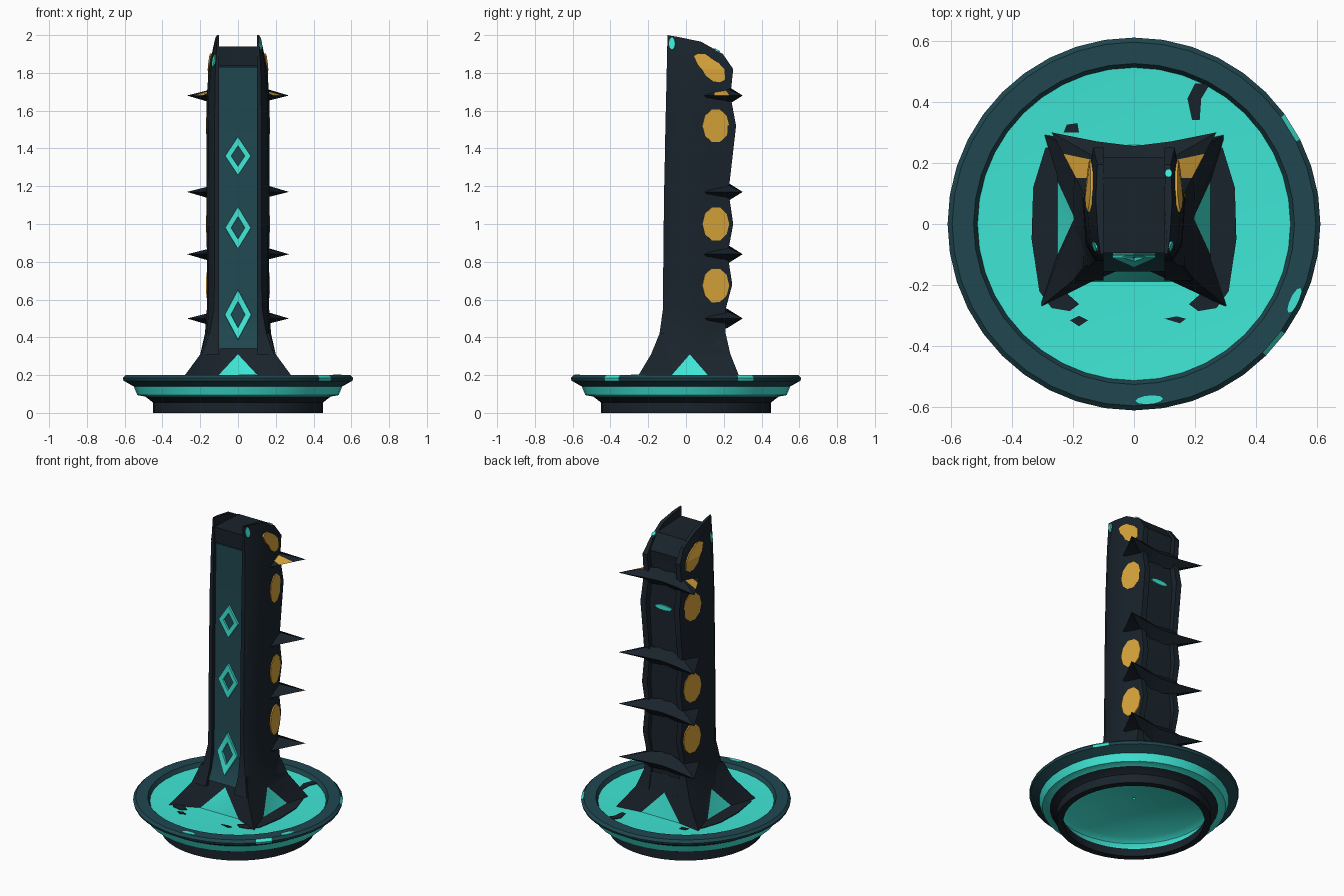
import bpy, bmesh, math
from mathutils import Vector

if "Cube" in bpy.data.objects:
    bpy.data.objects.remove(bpy.data.objects["Cube"])


def material(name, rgb):
    m = bpy.data.materials.new(name)
    m.diffuse_color = (*rgb, 1)
    m.use_nodes = True
    m.node_tree.nodes["Principled BSDF"].inputs["Base Color"].default_value = m.diffuse_color
    return m


DARK = material("dark_navy", (0.010, 0.017, 0.025))
TEAL = material("deep_teal", (0.014, 0.062, 0.078))
TURQ = material("turquoise", (0.050, 0.82, 0.69))
GOLD = material("gold", (0.70, 0.38, 0.044))


def make(name, verts, faces, mats, rule=None, angle=35):
    """Mesh object; rule(face) gives the material slot."""
    bm = bmesh.new()
    vs = [bm.verts.new(v) for v in verts]
    for f in faces:
        bm.faces.new([vs[i] for i in f])
    bmesh.ops.recalc_face_normals(bm, faces=bm.faces[:])
    bm.normal_update()
    if rule:
        for f in bm.faces:
            f.material_index = rule(f)
    me = bpy.data.meshes.new(name)
    bm.to_mesh(me)
    bm.free()
    for m in mats:
        me.materials.append(m)
    ob = bpy.data.objects.new(name, me)
    bpy.context.collection.objects.link(ob)
    bpy.ops.object.select_all(action='DESELECT')
    ob.select_set(True)
    bpy.context.view_layer.objects.active = ob
    bpy.ops.object.shade_smooth_by_angle(angle=math.radians(angle))
    return ob


def loft(name, rings, mats, rule=None, caps=True, loop=False):
    """Skin a list of equal closed rings."""
    n, k = len(rings[0]), len(rings)
    verts = [p for r in rings for p in r]
    faces = []
    for j in range(k if loop else k - 1):
        a, b = j * n, (j + 1) % k * n
        faces += [(a + i, a + (i + 1) % n, b + (i + 1) % n, b + i) for i in range(n)]
    if caps and not loop:
        faces += [tuple(range(n)), tuple(range((k - 1) * n, k * n))]
    return make(name, verts, faces, mats, rule)


def extrude_x(name, profile, half, mat):
    return loft(name, [[(s * half, y, z) for y, z in profile] for s in (-1, 1)], [mat])


# Thin plate from a 2D outline spanned by u and v
def plate(name, centre, u, v, outline, mat, depth=.006):
    c, u, v = Vector(centre), Vector(u).normalized(), Vector(v).normalized()
    n = u.cross(v)
    loft(name, [[c + u * a + v * b + n * d for a, b in outline] for d in (-depth, depth)], [mat])


oval = [(math.cos(i * math.tau / 10), math.sin(i * math.tau / 10)) for i in range(10)]

# Round dish: lathed rim, thin bowl and hollow foot
SEG = 40
dish = [(0.41, 0), (0.45, 0), (0.45, 0.055), (0.49, 0.086), (0.533, 0.094), (0.552, 0.14),
        (0.605, 0.17), (0.61, 0.185), (0.595, 0.2), (0.525, 0.2), (0.512, 0.175),
        (0.30, 0.165), (0.01, 0.165), (0.01, 0.15), (0.43, 0.14), (0.465, 0.115), (0.42, 0.055)]


def dish_colour(f):
    c = f.calc_center_median()
    r = math.hypot(c.x, c.y)
    turn = math.degrees(math.atan2(c.y, c.x))
    if r > 0.6 and min(abs(turn + 40.5), abs(turn - 31.5)) < 3:
        return 2  # bright flecks on the rim
    if r > 0.513 and c.z > 0.13 or r > 0.57:
        return 1
    if c.z < 0.075 and r > 0.39:
        return 0
    return 2


loft("dish", [[(r * math.cos(t * math.tau / SEG), r * math.sin(t * math.tau / SEG), z)
               for r, z in dish] for t in range(SEG)], [DARK, TEAL, TURQ], dish_colour, loop=True)
for x, y in ((.525, -.25), (.05, -.575)):
    plate("rim_fleck", (x, y, .2), (-y, x, 0), (-x, -y, 0),
          [(a * .045, b * .014) for a, b in oval], TURQ, .003)

# Flared foot with four corner legs and a coloured triangle between each pair
top = [(-.165, -.14), (0, -.06), (.165, -.14), (.165, 0), (.15, .21), (0, .2), (-.15, .21), (-.165, 0)]
mid = [(-.2, -.185), (0, -.13), (.2, -.185), (.195, .02), (.19, .235), (0, .22), (-.19, .235), (-.195, .02)]
low = [(-.31, -.275), (-.14, -.19), (.14, -.19), (.31, -.275), (.255, -.11), (.255, .15),
       (.3, .295), (.14, .26), (-.14, .26), (-.3, .295), (-.255, .15), (-.255, -.11)]
verts = [(x, y, z) for ring, z in ((top, .42), (mid, .31), (low, .16)) for x, y in ring]
faces = [(i, (i + 1) % 8, 8 + (i + 1) % 8, 8 + i) for i in range(8)]
for s in range(4):
    c0, apex, c1 = 8 + 2 * s, 9 + 2 * s, 8 + (2 * s + 2) % 8
    b0, m0, m1, b1 = 16 + 3 * s, 17 + 3 * s, 18 + 3 * s, 16 + (3 * s + 3) % 12
    faces += [(c0, apex, m0, b0), (apex, m0, m1), (apex, c1, b1, m1)]
make("flared_foot", verts, faces, [DARK, TURQ], lambda f: int(len(f.verts) == 3), 30)

# Dark skirts on the dish floor beside the foot
for s in (-1, 1):
    plan = [(.25, -.2), (.18, -.262), (.21, -.285), (.27, -.275), (.31, -.22), (.335, -.05),
            (.33, .12), (.29, .25), (.25, .25)]
    loft("foot_skirt", [[(s * x, y, z) for x, y in plan] for z in (.163, .172)], [DARK])

# Dark stains on the dish floor
stains = [[(-.21, -.315), (-.18, -.335), (-.15, -.315), (-.18, -.3)],
          [(.1, -.31), (.15, -.325), (.17, -.31), (.14, -.302)],
          [(-.23, .3), (-.18, .3), (-.185, .33), (-.22, .325)],
          [(.19, .34), (.215, .34), (.22, .41), (.25, .46), (.2, .46), (.175, .41)]]
for plan in stains:
    loft("floor_stain", [[(x, y, z + .01 * max(0, math.hypot(x, y) - .3) / .212)
                          for x, y in plan] for z in (.163, .169)], [DARK])

# Column core with cap and wavy back
extrude_x("column_core", [(-.06, .3), (-.06, 1.84), (-.09, 1.84), (-.095, 1.94), (.15, 1.93),
                          (.22, 1.84), (.2, 1.68), (.225, 1.5), (.2, 1.17), (.215, 1.0),
                          (.195, .84), (.215, .66), (.19, .5), (.2, .3)], .105, DARK)

# Recessed front panel
front = [(-.155, .34), (-.125, .4), (-.1, .5), (-.08, 1.83)]
extrude_x("front_panel", front + [(-.05, 1.83), (-.05, .34)], .102, TEAL)


def panel_y(z):
    for (y0, z0), (y1, z1) in zip(front, front[1:]):
        if z <= z1:
            return y0 + (y1 - y0) * (z - z0) / (z1 - z0)


# Side walls: z, front y, front x, side x, back x, back y
levels = [(.31, -.185, .19, .2, .19, .235), (.42, -.14, .15, .175, .15, .21),
          (.55, -.122, .128, .165, .135, .21), (.68, -.121, .125, .165, .135, .245),
          (.84, -.12, .125, .165, .135, .22), (1.0, -.118, .125, .167, .137, .25),
          (1.17, -.116, .125, .167, .137, .225), (1.3, -.113, .125, .168, .137, .24),
          (1.52, -.109, .125, .168, .138, .265), (1.68, -.105, .122, .165, .135, .235),
          (1.82, -.102, .12, .155, .133, .25)]


def wall_ring(z, f, xf, xs, xb, yb):
    return [(.1, f, z), (xf, f, z), (xs - .01, f + .05, z), (xs, .08, z),
            (xb, yb, z), (.1, yb, z), (.1, .08, z)]


crest = [(.1, -.098, 2), (.11, -.098, 2), (.118, -.04, 1.99), (.125, .08, 1.965),
         (.12, .195, 1.9), (.1, .195, 1.9), (.1, .08, 1.965)]
for s in (-1, 1):
    rings = [wall_ring(*l) for l in levels] + [crest]
    loft("side_wall", [[(s * x, y, z) for x, y, z in r] for r in rings], [DARK])

# Spiked fins wrapping the back, the top one gold beside its root
edge = [(.155, .08), (.19, .15), (.232, .23), (.27, .3), (.12, .27), (0, .255)]
root = [(.15, .1, .015), (.145, .15, .02), (.138, .21, .028), (.13, .22, .035),
        (.1, .22, .05), (0, .19, .06)]


def both(pts):
    return [(-p[0], *p[1:]) for p in pts] + [p for p in reversed(pts[:-1])]


def fin_colour(f):
    c = f.calc_center_median()
    return int(c.z > 1.68 and .165 < abs(c.x) < .19 and .16 < c.y < .21 and f.normal.z > .3)


for z in (.5, .84, 1.17, 1.68):
    rings = [[(x, y, z + h), (ex, ey, z), (x, y, z - h)]
             for (x, y, h), (ex, ey) in zip(both(root), both(edge))]
    loft("spiked_fin", rings, [DARK, GOLD], fin_colour)


def flank_x(y, z):
    """Outer wall surface around the crest."""
    return .155 - .022 * (y - .08) / .17 - (z - 1.82) * (.2 if z > 1.82 else .05)


drop_upper = [(.04, 1.89), (.06, 1.902), (.1, 1.9), (.17, 1.855), (.203, 1.82), (.085, 1.82), (.06, 1.845)]
drop_lower = [(.085, 1.82), (.203, 1.82), (.207, 1.765), (.18, 1.75), (.145, 1.755), (.105, 1.785)]
for s in (-1, 1):
    # Gold ovals on the rear flanks
    for z, h in ((.675, .095), (1.0, .092), (1.52, .09)):
        plate("gold_oval", (s * .151, .157, z), (-s * .03, .16, 0), (0, 0, 1),
              [(a * .072, b * h) for a, b in oval], GOLD)
    # Gold teardrop folded over the crest bend
    for outline in (drop_upper, drop_lower):
        loft("gold_teardrop", [[(s * (flank_x(y, z) + d), y, z) for y, z in outline]
                               for d in (-.003, .006)], [GOLD])

# Bright chips near the crest and a sliver on the back
for x, z, s in ((.119, 1.955, 1), (-.127, 1.865, -1)):
    plate("crest_chip", (x, -.073, z), (s * .3, 1, 0), (-s * .15, 0, 1),
          [(a * .017, b * .033) for a, b in oval], TURQ, .004)
plate("crest_dot", (.113, .165, 1.919), (1, 0, 0), (0, .87, -.49),
      [(a * .012, b * .015) for a, b in oval], TURQ, .004)
plate("back_sliver", (0, .226, 1.5), (1, 0, 0), (0, 0, 1),
      [(a * .06, b * .016) for a, b in oval], TURQ)

# Diamond frames following the front panel
diamond = [(0, -1), (1, 0), (0, 1), (-1, 0)]
for z, w, h in ((.52, .072, .135), (.98, .07, .115), (1.36, .07, .105)):
    rings = [[(a * w * k, panel_y(z + b * h * k) + d, z + b * h * k) for a, b in diamond]
             for k, d in ((1, .015), (.97, -.012), (.52, -.01), (.48, .015))]
    loft("diamond_frame", rings, [TURQ], caps=False)
